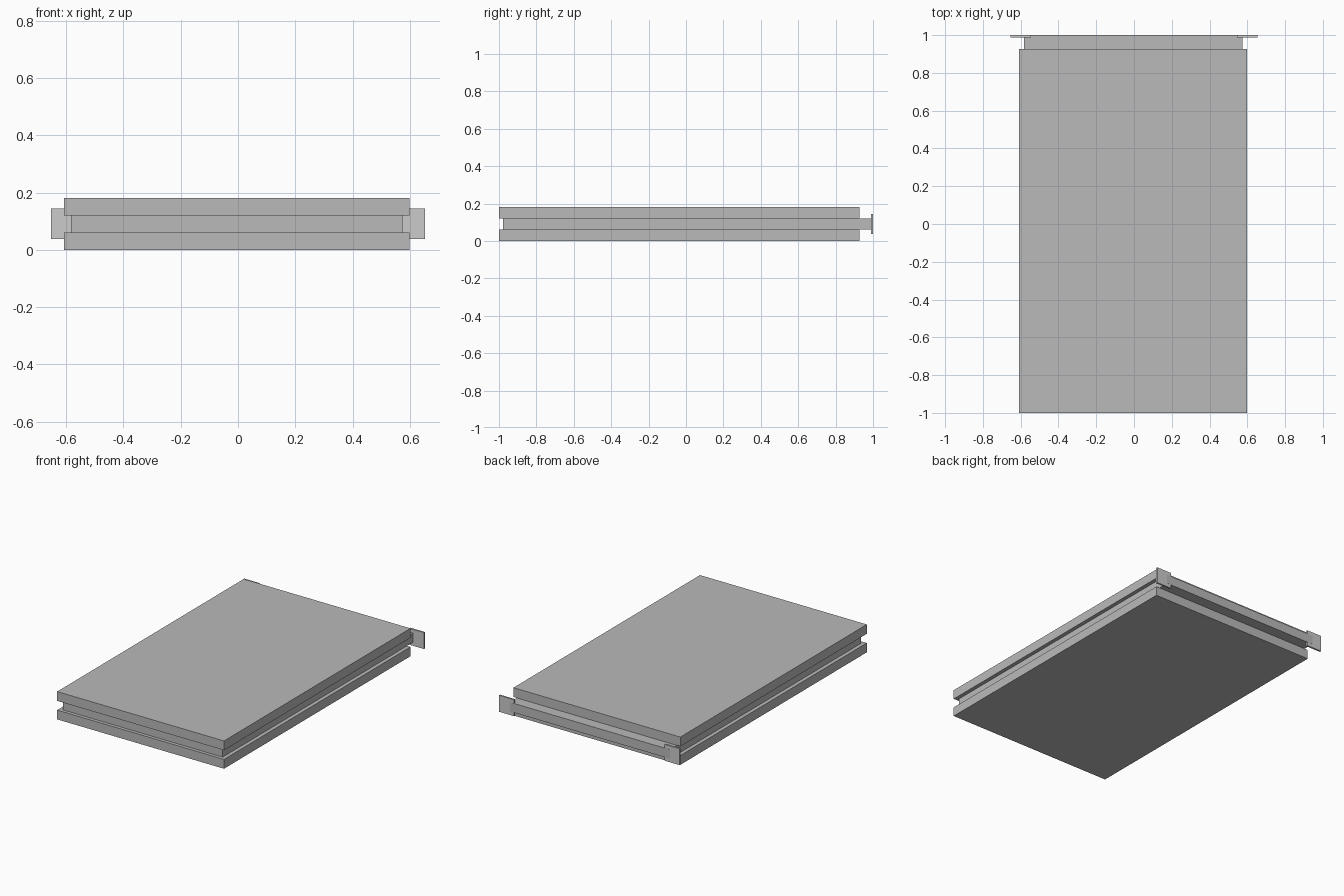
import bpy
import bmesh
from mathutils import Vector

if "Cube" in bpy.data.objects:
    bpy.data.objects.remove(bpy.data.objects["Cube"])

dark = bpy.data.materials.new("dark_grey")
dark.diffuse_color = (0.49, 0.49, 0.49, 1)
dark.use_nodes = True
dark.node_tree.nodes["Principled BSDF"].inputs["Base Color"].default_value = dark.diffuse_color


def box(name, lo, hi, material=None):
    """Axis-aligned box between two corners."""
    lo, hi = Vector(lo), Vector(hi)
    bm = bmesh.new()
    bmesh.ops.create_cube(bm, size=1)
    for v in bm.verts:
        v.co = Vector(a * b for a, b in zip(v.co, hi - lo))
    mesh = bpy.data.meshes.new(name)
    bm.to_mesh(mesh)
    bm.free()
    if material:
        mesh.materials.append(material)
    obj = bpy.data.objects.new(name, mesh)
    obj.location = (lo + hi) / 2
    bpy.context.collection.objects.link(obj)
    return obj


# Outer panels, bottom and top
for name, z in (("bottom_panel", 0.0), ("top_panel", 0.121)):
    box(name, (-0.608, -1.0, z), (0.599, 0.927, z + 0.061), dark)

# Recessed core that projects past the panels at the back
box("core_panel", (-0.583, -0.978, 0.061), (0.574, 1.0, 0.121), dark)

# Thin light mounting tabs at the back corners, just behind the core's end face
for name, x in (("left_tab", -0.653), ("right_tab", 0.545)):
    box(name, (x, 0.988, 0.038), (x + 0.108, 0.9995, 0.145))
